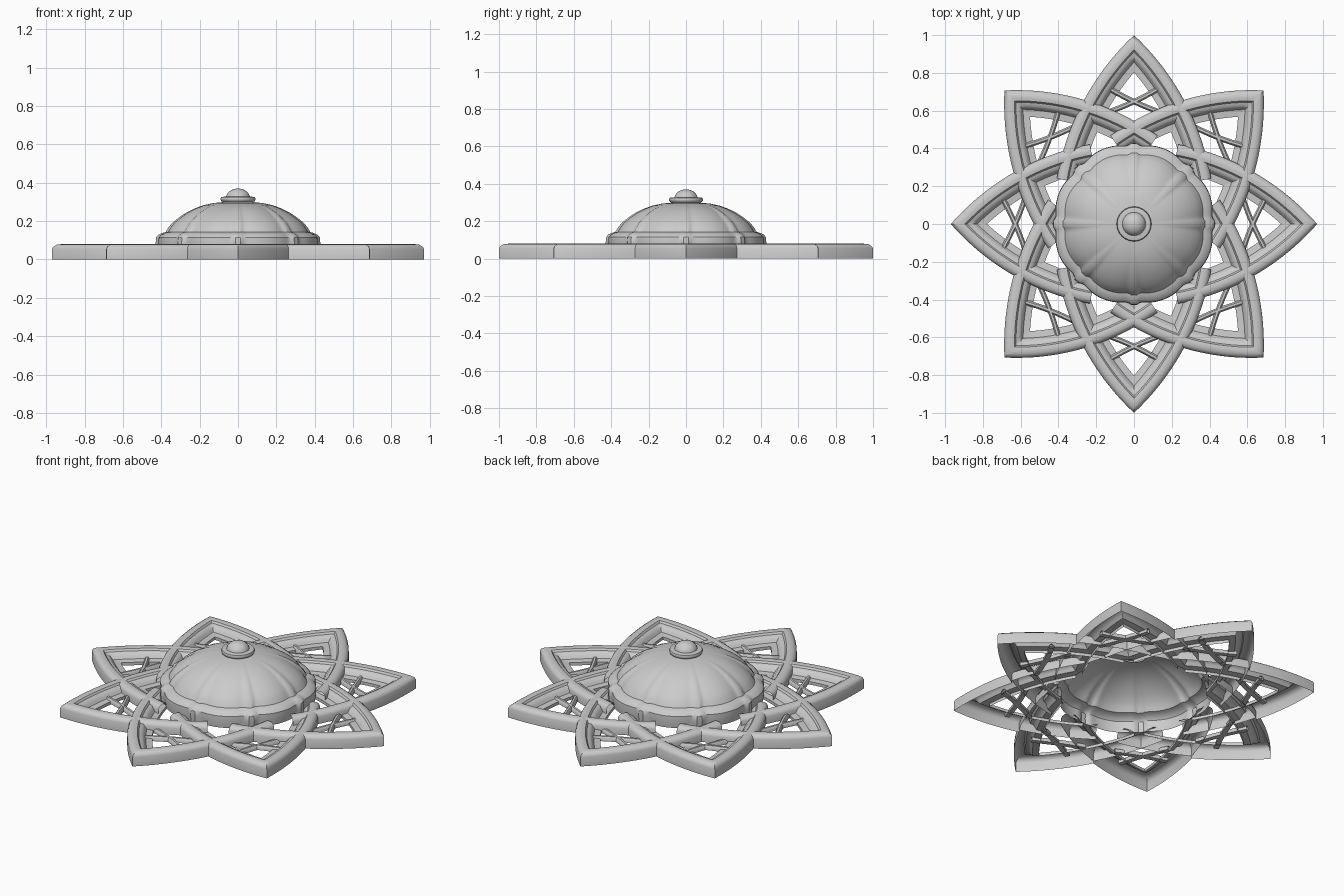
import bpy, bmesh, math
from mathutils import Vector

if "Cube" in bpy.data.objects:
    bpy.data.objects.remove(bpy.data.objects["Cube"])

N = 8                      # petals and dome lobes
SX, SY = 0.977, 1.007      # slight oval of the rosette
CV, R = 0.9, 1.34          # arch circle: centre (0, -CV), outer radius R


def add_grid(bm, rows, closed=False):
    """Skin a grid of points, facing upward overall."""
    vs = [[bm.verts.new(p) for p in row] for row in rows]
    faces = []
    n = len(rows[0])
    for a, b in zip(vs, vs[1:]):
        for j in range(n if closed else n - 1):
            k = (j + 1) % n
            faces.append(bm.faces.new((a[j], a[k], b[k], b[j])))
    up = 0
    for f in faces:
        f.normal_update()
        up += f.normal.z * f.calc_area()
    if up < 0:
        for f in faces:
            f.normal_flip()
    return vs


def finish(name, bm, angle=35, weld=True):
    if weld:
        bmesh.ops.remove_doubles(bm, verts=bm.verts, dist=1e-5)
    me = bpy.data.meshes.new(name)
    bm.to_mesh(me)
    bm.free()
    ob = bpy.data.objects.new(name, me)
    bpy.context.collection.objects.link(ob)
    bpy.ops.object.select_all(action='DESELECT')
    ob.select_set(True)
    bpy.context.view_layer.objects.active = ob
    bpy.ops.object.shade_smooth_by_angle(angle=math.radians(angle))
    return ob


def place(u, v, z, i):
    """Petal coordinates (u outward, v sideways) to world."""
    a = 2 * math.pi * i / N
    return Vector(((u * math.cos(a) - v * math.sin(a)) * SX,
                   (u * math.sin(a) + v * math.cos(a)) * SY, z))


# Moulding section: (inset from the outer edge, height)
section = [(0, 0), (0, .055), (.006, .068), (.02, .078), (.04, .08), (.056, .077),
           (.064, .066), (.082, .062), (.092, .05), (.102, .036), (.138, .032), (.138, .014)]
valley = math.radians(60.9)


def band_rows(i, side, inner):
    cols = []
    for w, z in section:
        rho = R - w
        start = math.asin(CV / rho)
        if inner:
            end = math.asin(min(.984, (rho * rho + CV * CV - .16) / (2 * CV * rho)))
            t0, t1 = valley, end
            z = max(z, .014)
        else:
            t0, t1 = start, valley
        cols.append([place(rho * math.cos(t), side * (rho * math.sin(t) - CV), z, i)
                     for t in (t0 + (t1 - t0) * k / 14 for k in range(15))])
    return cols


# Pointed-arch petal frames: outer arches, then the crossing tails to the dome
for name, inner in (("petal_frames", False), ("crossing_bands", True)):
    bm = bmesh.new()
    for i in range(N):
        for side in (1, -1):
            add_grid(bm, band_rows(i, side, inner))
    finish(name, bm, 40)

# Tracery: two curved bars crossing in each opening
bm = bmesh.new()
bar = [(-.014, .018), (-.014, .034), (-.006, .044), (.006, .044), (.014, .034), (.014, .018)]
for i in range(N):
    for side in (1, -1):
        a, b, c = Vector((.71, .13 * side)), Vector((.635, .0)), Vector((.585, -.15 * side))
        rows = []
        for k in range(9):
            t = k / 8
            p = a * (1 - t) ** 2 + b * 2 * t * (1 - t) + c * t * t
            d = ((b - a) * (1 - t) + (c - b) * t).normalized()
            rows.append([place(p.x - d.y * o, p.y + d.x * o, z, i) for o, z in bar])
        add_grid(bm, rows, closed=True)
bmesh.ops.recalc_face_normals(bm, faces=bm.faces)
finish("tracery", bm, 50)


# Lobed dome: hollow, with fine ribs between the lobes
def lobe(a, amount):
    d = (a + math.pi / N) % (2 * math.pi / N) - math.pi / N
    f = .92 + .08 * abs(math.sin(a * N / 2)) ** .6 + .075 * math.exp(-(d / .06) ** 2)
    return 1 + (f - 1) * amount


def lathe(name, profile, segs, angle, lobed=False):
    bm = bmesh.new()
    rows = []
    for r, z in profile:
        amount = min(1, r / .25) if lobed else 0
        rows.append([(r * lobe(t, amount) * math.cos(t), r * lobe(t, amount) * math.sin(t), z)
                     for t in (2 * math.pi * j / segs for j in range(segs))])
    add_grid(bm, rows, closed=True)
    finish(name, bm, angle)


lathe("lobed_dome",
      [(.425, .045), (.43, .085), (.428, .115), (.415, .13), (.39, .14), (.378, .143),
       (.365, .165), (.345, .19), (.31, .218), (.27, .245), (.225, .267), (.18, .283),
       (.13, .294), (.07, .30)], 192, 35, True)

# Finial: collar and round knob
knob = [(.062 * math.cos(t), .322 + .048 * math.sin(t))
        for t in (math.pi / 2 * k / 8 for k in range(1, 9))]
lathe("finial", [(.07, .285), (.075, .298), (.088, .305), (.092, .315), (.088, .325),
                 (.072, .328), (.062, .328)] + knob, 40, 50)
